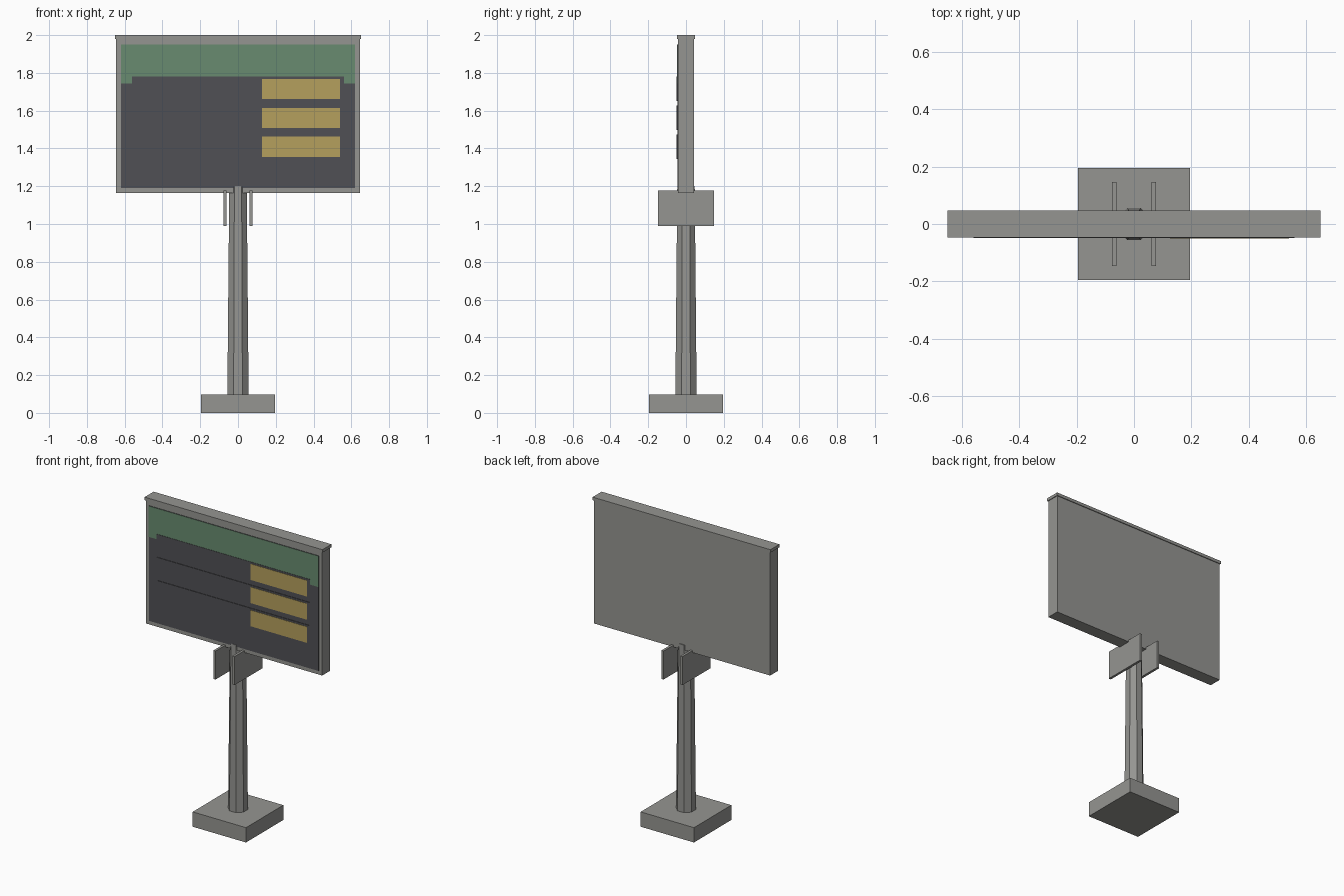
import bpy, math

if "Cube" in bpy.data.objects:
    bpy.data.objects.remove(bpy.data.objects["Cube"])


def material(name, rgb):
    m = bpy.data.materials.new(name)
    m.diffuse_color = (*rgb, 1)
    m.use_nodes = True
    m.node_tree.nodes["Principled BSDF"].inputs["Base Color"].default_value = m.diffuse_color
    return m


GREY = material("concrete grey", (0.30, 0.30, 0.285))
DARK = material("dark screen", (0.08, 0.08, 0.09))
GREEN = material("header green", (0.14, 0.26, 0.16))
AMBER = material("amber", (0.46, 0.35, 0.11))


def box(name, x, y, z, mat):
    """Box from (min, max) ranges."""
    mid = [(a + b) / 2 for a, b in (x, y, z)]
    bpy.ops.mesh.primitive_cube_add(size=1, location=mid)
    ob = bpy.context.object
    ob.name = name
    ob.scale = [b - a for a, b in (x, y, z)]
    bpy.ops.object.transform_apply(location=False, rotation=False, scale=True)
    ob.data.materials.append(mat)
    return ob


# footing
box("base_block", (-0.195, 0.195), (-0.195, 0.195), (0, 0.098), GREY)

# tapered octagonal post with a flat side to the front
bpy.ops.mesh.primitive_cone_add(vertices=8, radius1=0.061, radius2=0.05, depth=1.105,
                                location=(0, 0, 0.6475), rotation=(0, 0, math.pi / 8))
post = bpy.context.object
post.name = "post"
post.data.materials.append(GREY)

# bracket plates either side of the post
for side, s in (("left", -1), ("right", 1)):
    x = sorted((s * 0.061, s * 0.077))
    box("bracket_" + side, x, (-0.147, 0.147), (0.99, 1.178), GREY)

# cabinet and top cap
box("cabinet", (-0.645, 0.645), (-0.042, 0.042), (1.165, 1.985), GREY)
box("top_cap", (-0.65, 0.65), (-0.047, 0.047), (1.98, 2.0), GREY)

# screen with header band
box("screen", (-0.62, 0.62), (-0.0455, -0.04), (1.19, 1.95), DARK)
box("header_band", (-0.62, 0.62), (-0.047, -0.043), (1.745, 1.949), GREEN)

# three display rows, each with an amber readout on the right
for i in range(3):
    z = 1.715 - i * 0.153
    box(f"row_{i + 1}", (-0.56, 0.56), (-0.049, -0.043), (z - 0.065, z + 0.065), DARK)
    box(f"readout_{i + 1}", (0.126, 0.54), (-0.051, -0.045), (z - 0.053, z + 0.053), AMBER)
